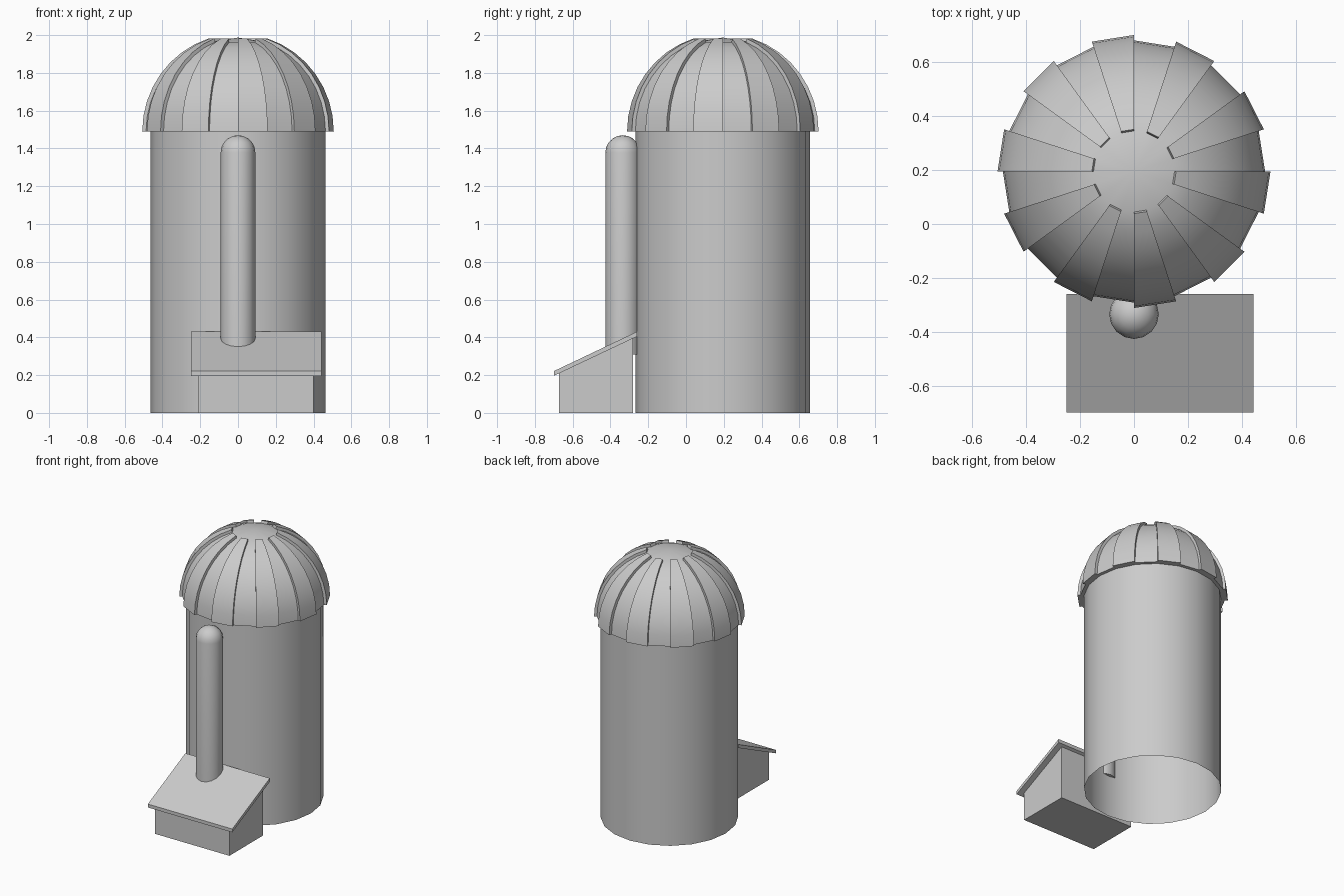
import bpy, bmesh
from math import sin, cos, pi, radians
from mathutils import Vector

if "Cube" in bpy.data.objects:
    bpy.data.objects.remove(bpy.data.objects["Cube"])

SILO_Y = 0.195


def finish(bm, name, smooth=True):
    mesh = bpy.data.meshes.new(name)
    bm.to_mesh(mesh)
    bm.free()
    obj = bpy.data.objects.new(name, mesh)
    bpy.context.collection.objects.link(obj)
    if smooth:
        bpy.ops.object.select_all(action='DESELECT')
        obj.select_set(True)
        bpy.context.view_layer.objects.active = obj
        bpy.ops.object.shade_smooth_by_angle(angle=radians(30))
    return obj


def lathe(profile, sides, y):
    """Revolve (radius, z) points around a vertical axis at (0, y)."""
    bm = bmesh.new()
    rings = []
    for r, z in profile:
        if r < 1e-5:
            rings.append([bm.verts.new((0, y, z))] * sides)
        else:
            rings.append([bm.verts.new((r * cos(2 * pi * i / sides),
                                        y + r * sin(2 * pi * i / sides), z))
                          for i in range(sides)])
    rows = []
    for a, b in zip(rings, rings[1:]):
        row = []
        for i in range(sides):
            j = (i + 1) % sides
            row.append(bm.faces.new(dict.fromkeys((a[i], a[j], b[j], b[i]))))
        rows.append(row)
    return bm, rows


def side_prism(name, outline, x0, x1):
    """Extrude a (y, z) outline from x0 to x1."""
    bm = bmesh.new()
    face = bm.faces.new([bm.verts.new((x0, y, z)) for y, z in outline])
    ext = bmesh.ops.extrude_face_region(bm, geom=[face], use_keep_orig=True)
    for v in ext['geom']:
        if isinstance(v, bmesh.types.BMVert):
            v.co.x = x1
    bmesh.ops.recalc_face_normals(bm, faces=bm.faces)
    return finish(bm, name, smooth=False)


# Silo wall, open underneath
bm, _ = lathe([(0.462, 0), (0.462, 1.49)], 20, SILO_Y)
finish(bm, "silo_wall")

# Dome with every second panel raised
R, H, Z = 0.487, 0.497, 1.49
arc = [(R * cos(radians(9 * i)), Z + H * sin(radians(9 * i))) for i in range(10)]
arc[-1] = (0, Z + H)
bm, rows = lathe([(0.462, Z)] + arc, 20, SILO_Y)
panels = [row[i] for row in rows[1:-1] for i in range(1, 20, 2)]
ext = bmesh.ops.extrude_face_region(bm, geom=panels)
center = Vector((0, SILO_Y, Z))
for v in ext['geom']:
    if isinstance(v, bmesh.types.BMVert):
        v.co += (v.co - center).normalized() * 0.02
finish(bm, "dome")

# Unloading chute with a rounded top
r, z0 = 0.092, 1.378
cap = [(r * cos(radians(18 * i)), z0 + r * sin(radians(18 * i))) for i in range(5)]
bm, _ = lathe([(0, 0.31), (r, 0.31)] + cap + [(0, z0 + r)], 16, -0.335)
finish(bm, "chute")

# Lean-to shed and its sloping roof
side_prism("shed_walls", [(-0.672, 0), (-0.28, 0), (-0.28, 0.397), (-0.672, 0.21)],
           -0.21, 0.40)
side_prism("shed_roof", [(-0.70, 0.196), (-0.26, 0.404), (-0.26, 0.43), (-0.70, 0.221)],
           -0.25, 0.443)
